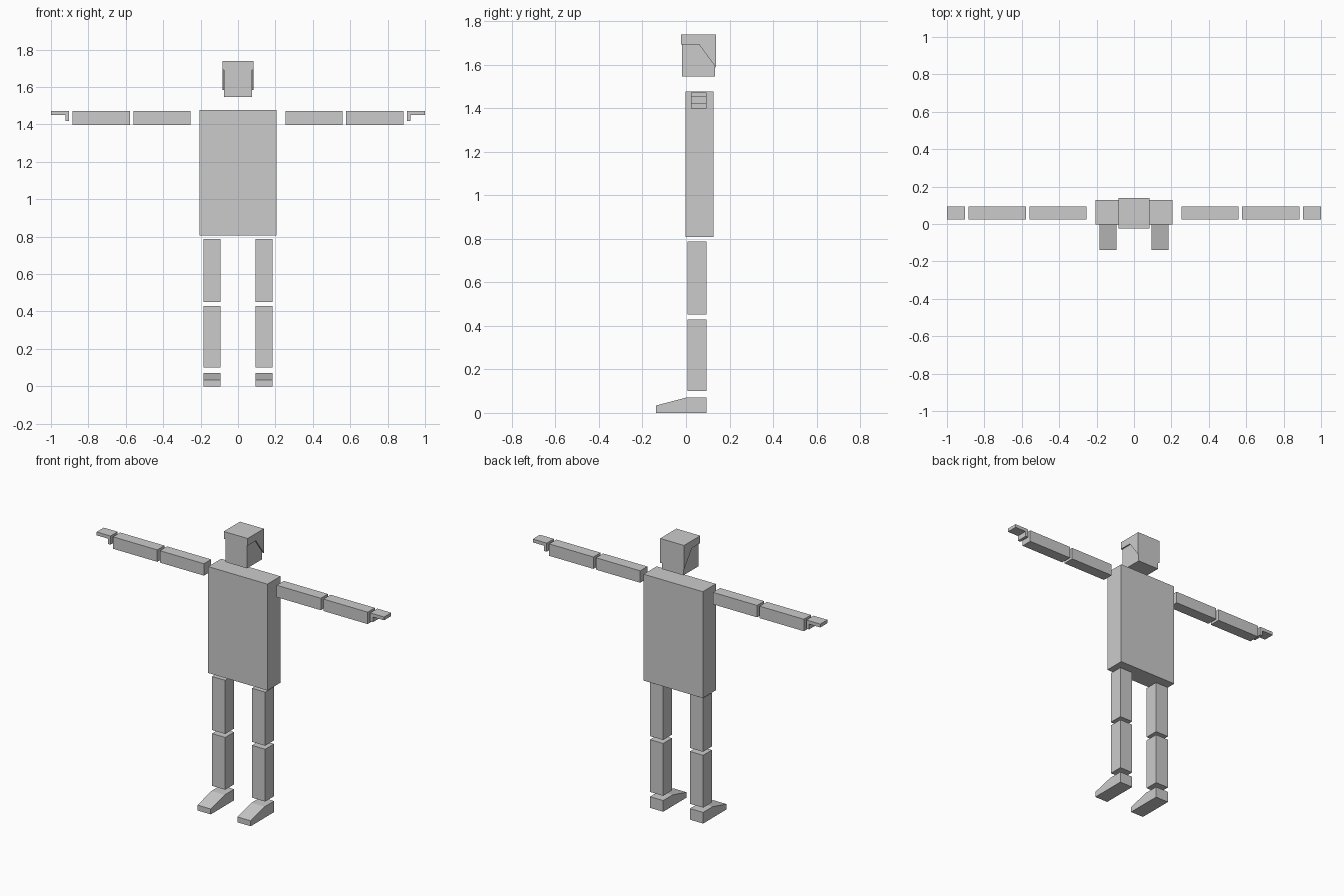
import bpy

if "Cube" in bpy.data.objects:
    bpy.data.objects.remove(bpy.data.objects["Cube"])

grey = bpy.data.materials.new("plain grey")
grey.diffuse_color = (0.6, 0.6, 0.6, 1)
grey.use_nodes = True
grey.node_tree.nodes["Principled BSDF"].inputs["Base Color"].default_value = grey.diffuse_color


def prism(name, profile, axis, lo, hi):
    """Extrude a closed 2D profile along x (profile is y,z) or y (profile is x,z)."""
    n = len(profile)
    verts = [(d, a, b) if axis == 'x' else (a, d, b)
             for d in (lo, hi) for a, b in profile]
    faces = [tuple(range(n)), tuple(range(2 * n - 1, n - 1, -1))]
    faces += [(i, i + n, (i + 1) % n + n, (i + 1) % n) for i in range(n)]
    mesh = bpy.data.meshes.new(name)
    mesh.from_pydata(verts, [], faces)
    mesh.materials.append(grey)
    obj = bpy.data.objects.new(name, mesh)
    bpy.context.collection.objects.link(obj)
    # make all normals point outward
    import bmesh
    bm = bmesh.new()
    bm.from_mesh(mesh)
    bmesh.ops.recalc_face_normals(bm, faces=bm.faces)
    bm.to_mesh(mesh)
    bm.free()
    return obj


def box(name, x, y, z):
    return prism(name, [(y[0], z[0]), (y[1], z[0]), (y[1], z[1]), (y[0], z[1])],
                 'x', x[0], x[1])


# torso and head
box("torso", (-0.206, 0.206), (-0.002, 0.127), (0.807, 1.476))
box("head", (-0.075, 0.075), (-0.018, 0.133), (1.546, 1.72))

# hair cap: short at the front, sloping down to the back of the neck
prism("hair", [(-0.023, 1.738), (-0.023, 1.692), (0.06, 1.692),
               (0.138, 1.585), (0.138, 1.738)], 'x', -0.083, 0.083)

ARM_Y = (0.023, 0.094)
LEG_Y = (0.006, 0.094)
for side, s in (("left", 1), ("right", -1)):
    def span(a, b):
        return tuple(sorted((s * a, s * b)))

    # arm
    box(side + "_upper_arm", span(0.253, 0.56), ARM_Y, (1.397, 1.472))
    box(side + "_forearm", span(0.578, 0.886), ARM_Y, (1.397, 1.472))

    # hand with a short downward thumb
    hand = [(0.903, 1.472), (1.0, 1.472), (1.0, 1.451),
            (0.922, 1.451), (0.922, 1.418), (0.903, 1.418)]
    prism(side + "_hand", [(s * x, z) for x, z in hand], 'y', *ARM_Y)

    # leg
    leg_x = span(0.093, 0.185)
    box(side + "_thigh", leg_x, LEG_Y, (0.451, 0.788))
    box(side + "_shin", leg_x, LEG_Y, (0.1, 0.429))

    # wedge-shaped foot
    prism(side + "_foot", [(-0.138, 0), (0.094, 0), (0.094, 0.07),
                           (0.0, 0.07), (-0.138, 0.034)], 'x', *leg_x)
